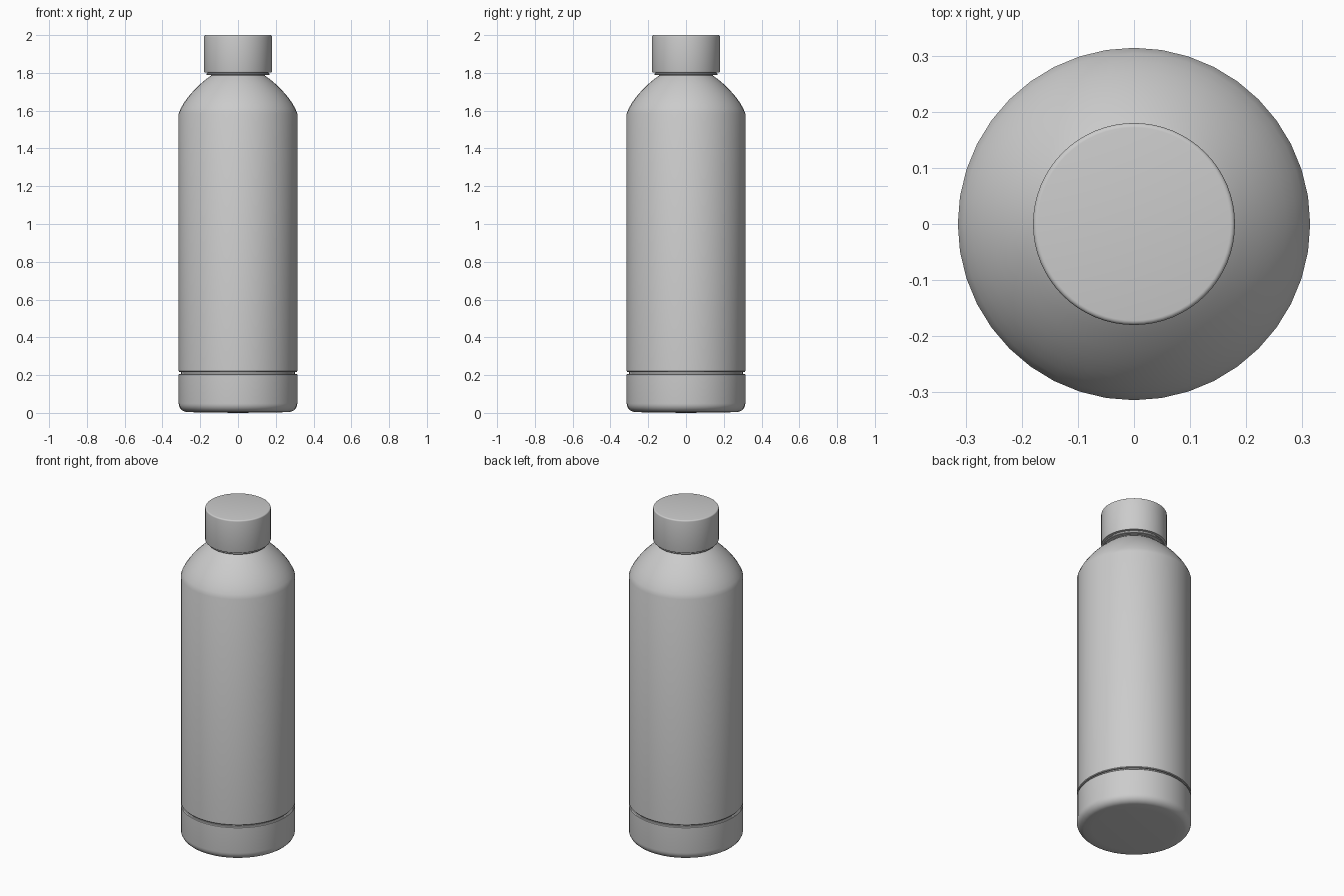
import bpy, math

if "Cube" in bpy.data.objects:
    bpy.data.objects.remove(bpy.data.objects["Cube"])


def lathe(name, profile, sides):
    """Revolve (radius, height) points around z; zero radius makes a pole."""
    verts, rings, faces = [], [], []
    for r, z in profile:
        start = len(verts)
        n = 1 if r == 0 else sides
        for i in range(n):
            a = 2 * math.pi * i / sides
            verts.append((r * math.cos(a), r * math.sin(a), z))
        rings.append([start + i % n for i in range(sides)])
    for lo, hi in zip(rings, rings[1:]):
        for i in range(sides):
            j = (i + 1) % sides
            faces.append(list(dict.fromkeys((lo[i], lo[j], hi[j], hi[i]))))
    mesh = bpy.data.meshes.new(name)
    mesh.from_pydata(verts, [], faces)
    obj = bpy.data.objects.new(name, mesh)
    bpy.context.collection.objects.link(obj)
    bpy.ops.object.select_all(action='DESELECT')
    obj.select_set(True)
    bpy.context.view_layer.objects.active = obj
    bpy.ops.object.shade_smooth_by_angle(angle=math.radians(30))
    return obj


def arc(cr, cz, r, a0, a1, n):
    """Profile arc around (cr, cz), angles in degrees."""
    angles = [math.radians(a0 + (a1 - a0) * i / n) for i in range(n + 1)]
    return [(cr + r * math.cos(a), cz + r * math.sin(a)) for a in angles]


R = 0.314

# Base cup with rounded foot
lathe("base_cup", [(0, 0.0), (0.23, 0.003)]
      + arc(R - 0.045, 0.05, 0.045, -80, 0, 6)
      + [(R, 0.203), (R - 0.003, 0.207), (0.302, 0.207), (0, 0.207)], 40)

# Main body: groove, straight wall, domed shoulder, neck
lathe("body", [(0.302, 0.2), (0.302, 0.217), (R - 0.003, 0.217), (R, 0.221),
               (R, 1.585), (0.304, 1.61), (0.289, 1.637), (0.271, 1.663),
               (0.25, 1.689), (0.226, 1.715), (0.198, 1.742),
               (0.17, 1.766), (0.142, 1.786), (0.142, 1.81)], 40)

# Thin collar ring under the lid
lathe("collar", [(0.14, 1.788), (0.164, 1.788), (0.167, 1.791),
                 (0.167, 1.797), (0.162, 1.8), (0.162, 1.81)], 64)

# Lid with softened edges
lathe("lid", [(0, 1.802), (0.174, 1.802)]
      + arc(0.175, 1.807, 0.005, -90, 0, 3)
      + arc(0.172, 1.992, 0.008, 0, 90, 4) + [(0, 2.0)], 64)
